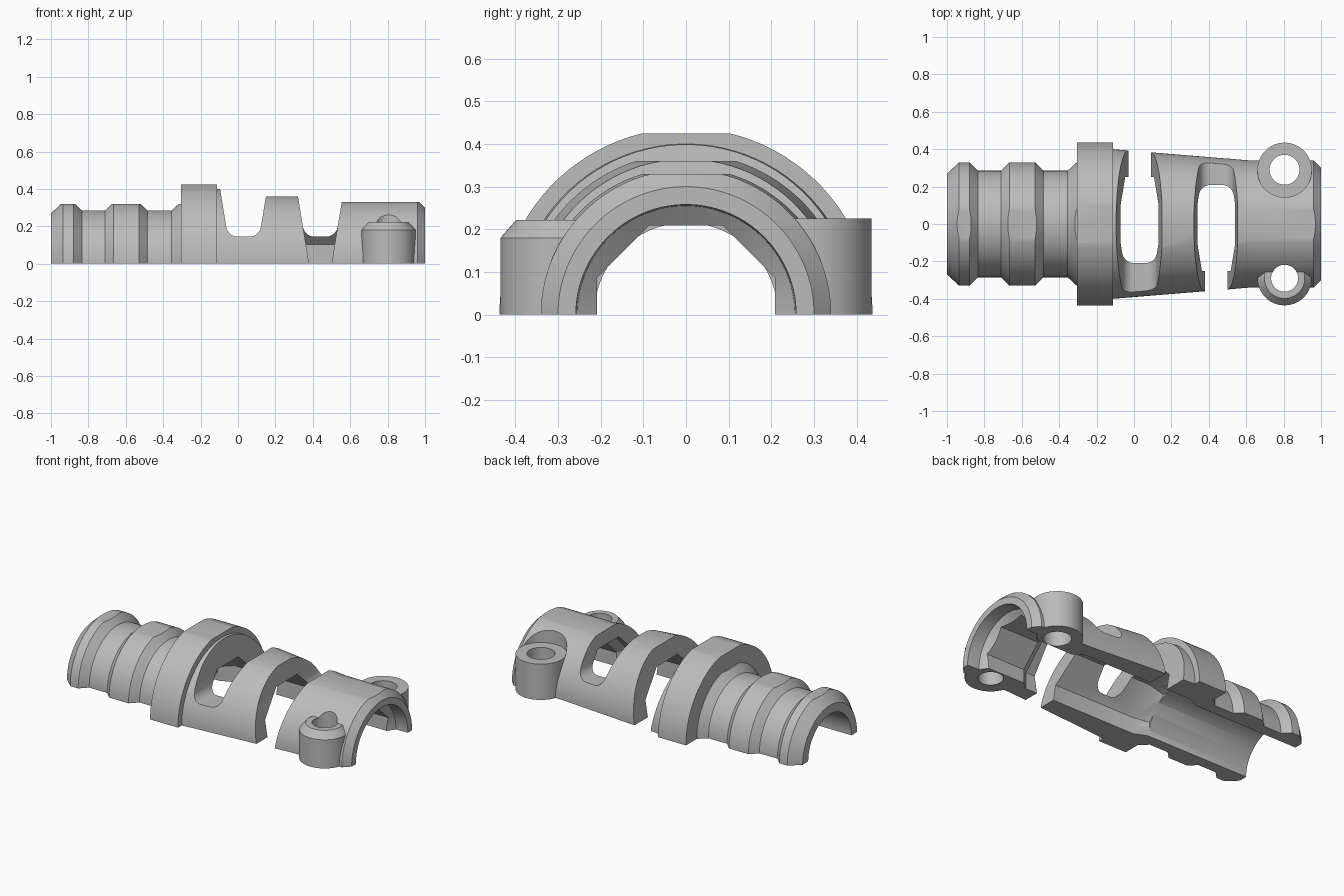
import bpy, bmesh, math
from mathutils import Vector

cube = bpy.data.objects.get("Cube")
if cube:
    bpy.data.objects.remove(cube, do_unlink=True)

grey = bpy.data.materials.new("plain_grey")
grey.use_nodes = True
colour = (0.5, 0.5, 0.5, 1)
grey.diffuse_color = colour
grey.node_tree.nodes["Principled BSDF"].inputs["Base Color"].default_value = colour


def finish(name, bm):
    bmesh.ops.recalc_face_normals(bm, faces=bm.faces)
    mesh = bpy.data.meshes.new(name)
    bm.to_mesh(mesh)
    bm.free()
    mesh.materials.append(grey)
    obj = bpy.data.objects.new(name, mesh)
    bpy.context.collection.objects.link(obj)
    return obj


def lathe(name, profile, sides=96, axis="X", centre=(0, 0, 0)):
    """Solid of revolution from (position, radius) pairs."""
    bm = bmesh.new()
    rings = []
    for t, r in profile:
        ring = []
        for i in range(sides):
            a = 2 * math.pi * (i + 0.5) / sides
            u, v = r * math.cos(a), r * math.sin(a)
            p = Vector((t, u, v)) if axis == "X" else Vector((u, v, t))
            ring.append(bm.verts.new(p + Vector(centre)))
        rings.append(ring)
    for a, b in zip(rings, rings[1:]):
        for i in range(sides):
            j = (i + 1) % sides
            bm.faces.new((a[i], a[j], b[j], b[i]))
    bm.faces.new(rings[0])
    bm.faces.new(rings[-1])
    return finish(name, bm)


def prism(name, outline, y0, y1):
    """Outline in x and z, extruded along y."""
    bm = bmesh.new()
    face = bm.faces.new([bm.verts.new((x, y0, z)) for x, z in outline])
    made = bmesh.ops.extrude_face_region(bm, geom=[face])["geom"]
    verts = [g for g in made if isinstance(g, bmesh.types.BMVert)]
    bmesh.ops.translate(bm, verts=verts, vec=(0, y1 - y0, 0))
    return finish(name, bm)


def combine(body, tool, operation="DIFFERENCE"):
    mod = body.modifiers.new(tool.name, "BOOLEAN")
    mod.operation, mod.solver, mod.object = operation, "EXACT", tool
    bpy.context.view_layer.objects.active = body
    bpy.ops.object.modifier_apply(modifier=mod.name)
    bpy.data.objects.remove(tool, do_unlink=True)


def block(x0, x1, z0, z1):
    return prism("block", [(x0, z0), (x1, z0), (x1, z1), (x0, z1)], -1, 1)


# Ribbed neck, collar, tapered sleeve and chamfered mouth
body = lathe("clamp_half_shell", [
    (-1, .27), (-.935, .33), (-.88, .33), (-.835, .285), (-.71, .285),
    (-.665, .33), (-.53, .33), (-.485, .285), (-.355, .285), (-.306, .33),
    (-.305, .437), (-.112, .437), (-.111, .4), (.62, .34), (.96, .34), (1, .3)])

# Flats along the crown
for x0, x1, z in ((-1.2, -.3055, .32), (-.308, -.1115, .425),
                  (.05, .45, .36), (.44, 1.2, .33)):
    combine(body, block(x0, x1, z, .7))

# Screw lugs, one chamfered and one sunk into the wall
LUG_X, LUG_Y = .805, .29
combine(body, lathe("front_lug", [(-.1, .145), (.18, .145), (.222, .108)], 64, "Z",
                    (LUG_X, -LUG_Y, 0)), "UNION")
combine(body, lathe("back_lug", [(-.1, .145), (.24, .145)], 64, "Z",
                    (LUG_X, LUG_Y, 0)), "UNION")
combine(body, lathe("pocket", [(.225, .147), (.6, .147)], 64, "Z", (LUG_X, LUG_Y, 0)))

# Bore: round neck, eight-sided chamber, narrow seat and flared mouth
octagon = 1 / math.cos(math.pi / 8)
combine(body, lathe("neck_bore", [(-1.1, .215), (-.15, .215)]))
combine(body, lathe("chamber", [(-.29, .212 * octagon), (-.2, .25 * octagon),
                                (.58, .25 * octagon), (.63, .21 * octagon)], 8))
combine(body, lathe("seat", [(.55, .209 * octagon), (1.1, .209 * octagon)], 8))
combine(body, lathe("mouth", [(.88, .2), (.92, .255), (1.1, .262)]))

# Screw holes
for side, radius in ((-1, .072), (1, .08)):
    combine(body, lathe("hole", [(-.2, radius), (.6, radius)], 48, "Z",
                        (LUG_X, side * LUG_Y, 0)))


# Flared flex slots, each open on one side
def half_width(z):
    return .06 + .165 * z


for centre, open_side in ((.03, 1), (.44, -1)):
    floor, rad = .145, .05
    half = [(half_width(.6), .6)]
    for i in range(7):
        a = i / 6 * math.pi / 2
        z = floor + rad * (1 - math.sin(a))
        half.append((half_width(z) - rad * (1 - math.cos(a)), z))
    outline = [(centre + w, z) for w, z in half]
    outline += [(centre - w, z) for w, z in reversed(half)]
    combine(body, prism("slot", outline, -1, 1))
    ends = [(s * half_width(z), z) for s, z in ((1, .61), (1, -.1), (-1, -.1), (-1, .61))]
    y0, y1 = sorted((.01 * open_side, open_side * 1.1))
    combine(body, prism("slot_gap", [(centre + x, z) for x, z in ends], y0, y1))

# Flat parting face
combine(body, block(-1.5, 1.5, -.8, 0))

bpy.ops.object.select_all(action="DESELECT")
body.select_set(True)
bpy.context.view_layer.objects.active = body
bpy.ops.object.shade_smooth_by_angle(angle=math.radians(25))
